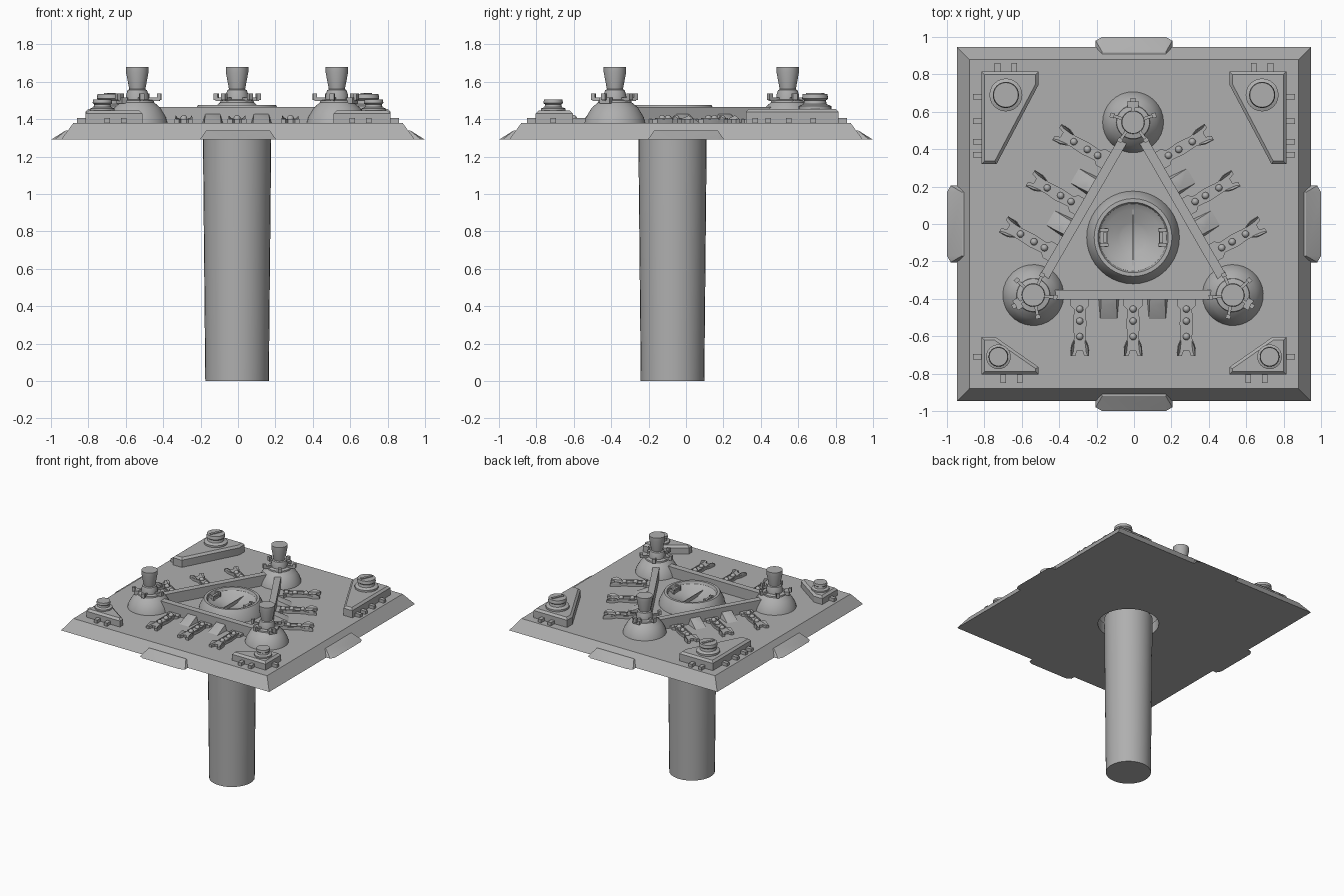
import bpy, bmesh, math
from mathutils import Matrix, Vector

old = bpy.data.objects.get("Cube")
if old:
    bpy.data.objects.remove(old, do_unlink=True)

grey = bpy.data.materials.new("plain grey")
grey.use_nodes = True
tone = (0.43, 0.43, 0.43, 1)
grey.diffuse_color = tone
grey.node_tree.nodes["Principled BSDF"].inputs["Base Color"].default_value = tone

FLOOR = 1.38   # top of the deck
UNDER = 1.29   # underside of the deck
parts = []


def finish(name, bm, matrix=Matrix()):
    bmesh.ops.transform(bm, matrix=matrix, verts=bm.verts)
    bmesh.ops.recalc_face_normals(bm, faces=bm.faces)
    mesh = bpy.data.meshes.new(name)
    bm.to_mesh(mesh)
    bm.free()
    mesh.materials.append(grey)
    obj = bpy.data.objects.new(name, mesh)
    bpy.context.collection.objects.link(obj)
    parts.append(obj)
    return obj


def lathe(name, profile, matrix=Matrix(), steps=32):
    bm = bmesh.new()
    verts = [bm.verts.new((r, 0, z)) for r, z in profile]
    edges = [bm.edges.new(pair) for pair in zip(verts, verts[1:])]
    bmesh.ops.spin(bm, geom=verts + edges, cent=(0, 0, 0), axis=(0, 0, 1),
                   angle=math.tau, steps=steps, use_duplicate=False)
    bmesh.ops.remove_doubles(bm, verts=bm.verts, dist=0.0005)
    return finish(name, bm, matrix)


def prism(name, points, low, high, matrix=Matrix(), bevel=0):
    """Extruded outline, with an optional chamfer around its top."""
    bm = bmesh.new()
    face = bm.faces.new([bm.verts.new((x, y, low)) for x, y in points])
    out = bmesh.ops.extrude_face_region(bm, geom=[face], use_keep_orig=True)
    top = [v for v in out["geom"] if isinstance(v, bmesh.types.BMVert)]
    for v in top:
        v.co.z = high
    if bevel:
        rim = [e for e in bm.edges if all(v in top for v in e.verts)]
        bmesh.ops.bevel(bm, geom=rim, offset=bevel, segments=1, affect='EDGES')
    return finish(name, bm, matrix)


def box(name, centre, size, matrix=Matrix()):
    bm = bmesh.new()
    bmesh.ops.create_cube(bm, size=1, matrix=Matrix.Translation(centre) @ Matrix.Diagonal((*size, 1)))
    return finish(name, bm, matrix)


def hull(name, points, matrix=Matrix()):
    bm = bmesh.new()
    verts = [bm.verts.new(p) for p in points]
    bmesh.ops.convex_hull(bm, input=verts)
    return finish(name, bm, matrix)


def ball(name, centre, radius, matrix=Matrix()):
    bm = bmesh.new()
    bmesh.ops.create_uvsphere(bm, u_segments=12, v_segments=8, radius=radius,
                              matrix=Matrix.Translation(centre))
    return finish(name, bm, matrix)


def turn(degrees):
    return Matrix.Rotation(math.radians(degrees), 4, 'Z')


# Column and sloped square deck with a round opening underneath
HUB = Matrix.Translation((-0.005, -0.072, 0))
lathe("column", [(0, 0), (0.17, 0), (0.183, 1.33), (0, 1.33)], HUB)
deck = hull("deck", [(sx * r, sy * r, z) for r, z in ((0.946, UNDER), (0.88, FLOOR))
                     for sx in (-1, 1) for sy in (-1, 1)])
cutter = lathe("opening_cutter", [(0, 1.2), (0.23, 1.2), (0.23, 1.5), (0, 1.5)], HUB)
cutter.hide_render = True
mod = deck.modifiers.new("opening", 'BOOLEAN')
mod.operation, mod.object, mod.solver = 'DIFFERENCE', cutter, 'EXACT'
bpy.context.view_layer.objects.active = deck
bpy.ops.object.modifier_apply(modifier=mod.name)
parts.remove(cutter)
bpy.data.objects.remove(cutter, do_unlink=True)

# Wedge clamps at the middle of each edge
for i in range(4):
    hull("edge_clamp", [(s * x, y, z) for s in (-1, 1) for x, y, z in (
        (0.17, -1, UNDER), (0.205, -0.98, UNDER), (0.205, -0.91, UNDER),
        (0.17, -0.92, 1.34), (0.17, -0.895, 1.34))], turn(90 * i))

# Central dish with rim, seam and two handles
lathe("dish", [(0.248, FLOOR), (0.242, 1.41), (0.215, 1.465), (0.208, 1.475), (0.188, 1.475),
               (0.18, 1.455), (0.15, 1.435), (0.08, 1.415), (0.065, 1.408), (0, 1.405)], HUB, 40)
box("dish_seam", (0, 0, 1.42), (0.006, 0.35, 0.03), HUB)
for s in (-1, 1):
    box("handle_plate", (s * 0.155, 0, 1.44), (0.035, 0.10, 0.02), HUB)
    box("handle_bar", (s * 0.15, 0, 1.457), (0.018, 0.06, 0.015), HUB)
    for t in (-1, 1):
        box("handle_post", (s * 0.155, t * 0.04, 1.45), (0.045, 0.015, 0.035), HUB)

# Claw outline, half of it, as (half width, distance from hub)
claw_half = [(0.05, 0.33), (0.05, 0.365), (0.03, 0.385), (0.036, 0.46), (0.03, 0.54),
             (0.046, 0.575), (0.05, 0.635), (0.025, 0.635), (0.014, 0.605)]
claw = [(x, -d) for x, d in claw_half] + [(-x, -d) for x, d in reversed(claw_half)]

# Three matching sides: turret, beam, claws and buttresses
for i in range(3):
    side = HUB @ turn(120 * i)
    tower = side @ Matrix.Translation((0, 0.616, 0))
    lathe("turret", [(0.163, FLOOR), (0.155, 1.41), (0.125, 1.46), (0.09, 1.49), (0.088, 1.50),
                     (0.062, 1.505), (0.06, 1.53), (0.052, 1.555), (0.043, 1.56), (0.06, 1.65),
                     (0.06, 1.68), (0, 1.68)], tower)
    for k in range(5):
        spoke = tower @ turn(72 * k)
        box("turret_pin", (0, 0.085, 1.507), (0.016, 0.07, 0.018), spoke)
        box("turret_pin_head", (0, 0.118, 1.52), (0.026, 0.022, 0.034), spoke)
    box("turret_hatch", (0, 0.095, 1.50), (0.06, 0.035, 0.03), tower)

    box("beam", (0, -0.306, 1.4225), (0.86, 0.05, 0.085), side)

    for x in (-0.285, 0.0, 0.285):
        arm = side @ Matrix.Translation((x, 0, 0))
        prism("claw", claw, FLOOR, 1.40, arm)
        for d in (0.383, 0.447, 0.53):
            ball("claw_joint", (0, -d, 1.403), 0.019, arm)
        for s in (-1, 1):
            hull("claw_finger", [(s * u, -d, z) for u, d, z in (
                (0.026, 0.55, FLOOR), (0.03, 0.55, 1.405), (0.047, 0.58, FLOOR), (0.044, 0.59, 1.42),
                (0.05, 0.635, FLOOR), (0.046, 0.63, 1.405), (0.025, 0.635, FLOOR))], arm)
            box("claw_rail", (s * 0.027, -0.45, 1.40), (0.008, 0.18, 0.014), arm)

    for x in (-0.13, 0.13):
        hull("buttress", [(x + s * u, -d, z) for s in (-1, 1) for u, d, z in (
            (0.055, 0.32, FLOOR), (0.045, 0.435, FLOOR), (0.04, 0.32, 1.43), (0.022, 0.36, 1.42))], side)

# Corner housings with knobs and short outlet stubs
back = [(0.815, 0.815), (0.51, 0.815), (0.51, 0.745), (0.735, 0.32), (0.815, 0.32)]
front = [(0.815, -0.605), (0.74, -0.605), (0.51, -0.765), (0.51, -0.805), (0.815, -0.805)]
knob = [(0.088, 1.44), (0.088, 1.47), (0.062, 1.48), (0.058, 1.50), (0.07, 1.51),
        (0.066, 1.535), (0, 1.535)]
for s in (-1, 1):
    flip = Matrix.Diagonal((s, 1, 1, 1))
    prism("back_housing", back, FLOOR, 1.455, flip, 0.016)
    prism("front_housing", front, FLOOR, 1.445, flip, 0.016)
    lathe("back_knob", knob, Matrix.Translation((s * 0.685, 0.69, 0)), 24)
    small = Matrix.Translation((s * 0.725, -0.71, 1.435)) @ Matrix.Diagonal((0.75, 0.75, 0.73, 1))
    lathe("front_knob", knob, small @ Matrix.Translation((0, 0, -1.44)), 24)
    box("knob_slot", (0, 0, 1.537), (0.02, 0.10, 0.008),
        Matrix.Translation((s * 0.685, 0.69, 0)) @ turn(-25))
    for x in (0.73, 0.64):
        box("back_stub", (x, 0.835, 1.393), (0.03, 0.05, 0.026), flip)
    for x in (0.70, 0.61):
        box("front_stub", (x, -0.825, 1.393), (0.03, 0.05, 0.026), flip)
    for y in (0.68, 0.55, 0.44, 0.37, -0.71):
        box("side_stub", (0.835, y, 1.393), (0.05, 0.03, 0.026), flip)

# Smooth round parts while keeping hard edges
bpy.ops.object.select_all(action='DESELECT')
for obj in parts:
    obj.select_set(True)
bpy.context.view_layer.objects.active = deck
bpy.ops.object.shade_smooth_by_angle(angle=math.radians(30))
